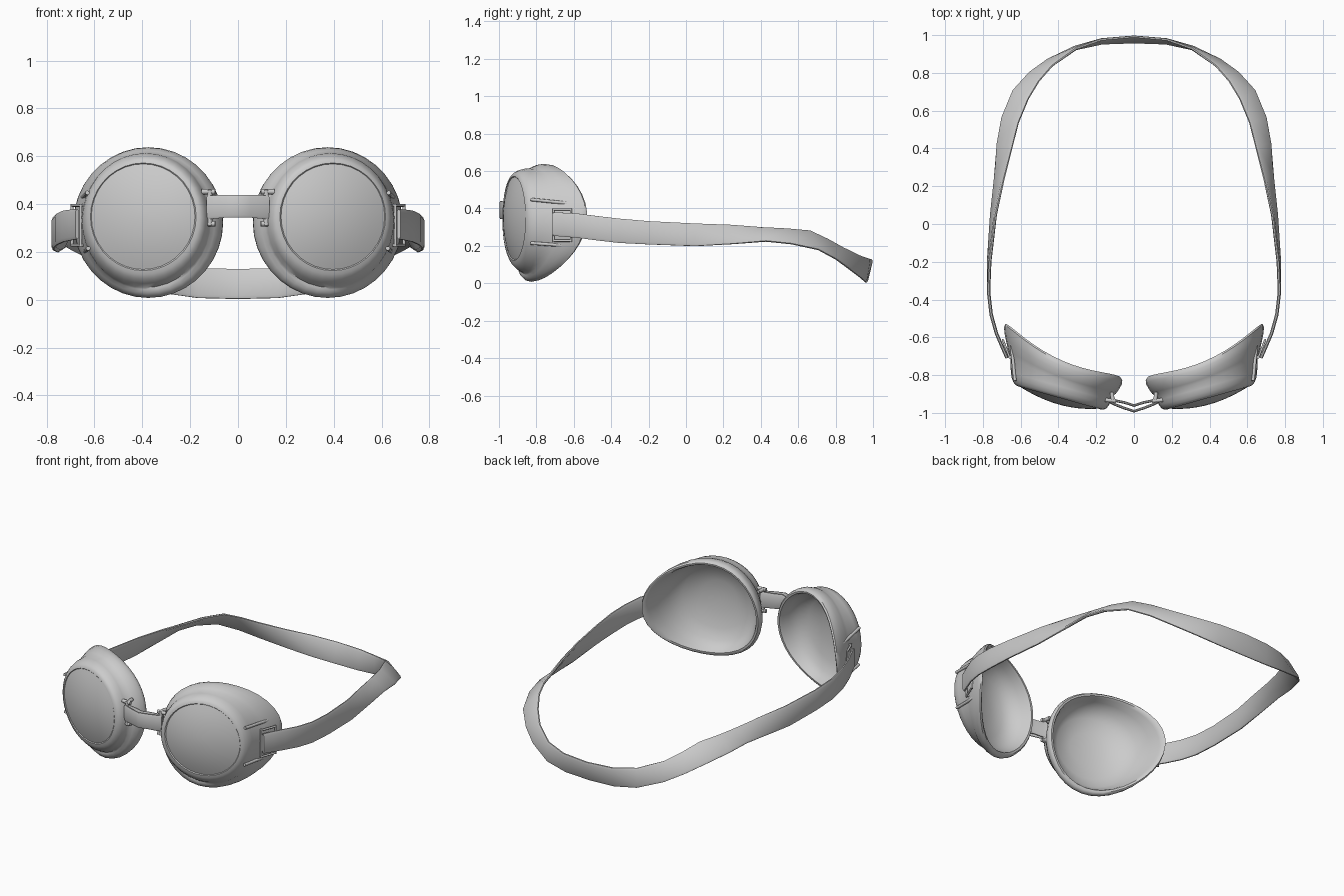
import bpy, bmesh, math
from mathutils import Vector

cube = bpy.data.objects.get("Cube")
if cube:
    bpy.data.objects.remove(cube)

grey = bpy.data.materials.new("plain_grey")
grey.use_nodes = True
grey.diffuse_color = (0.6, 0.6, 0.6, 1)
grey.node_tree.nodes["Principled BSDF"].inputs["Base Color"].default_value = (0.6, 0.6, 0.6, 1)

SEG = 36


def finish(name, bm, angle=40):
    """Turn a half model on +x into a mirrored, shaded object."""
    bmesh.ops.recalc_face_normals(bm, faces=bm.faces)
    mesh = bpy.data.meshes.new(name)
    bm.to_mesh(mesh)
    bm.free()
    mesh.materials.append(grey)
    obj = bpy.data.objects.new(name, mesh)
    bpy.context.collection.objects.link(obj)
    mirror = obj.modifiers.new("mirror", 'MIRROR')
    mirror.merge_threshold = 0.001
    bpy.ops.object.select_all(action='DESELECT')
    bpy.context.view_layer.objects.active = obj
    obj.select_set(True)
    bpy.ops.object.shade_smooth_by_angle(angle=math.radians(angle))
    return obj


def bridge_loops(bm, loops):
    for a, b in zip(loops, loops[1:]):
        n = len(a)
        for i in range(n):
            j = (i + 1) % n
            bm.faces.new((a[i], a[j], b[j], b[i]))


def front_y(x):
    """Slanted plane of the lens."""
    return -0.975 + 0.28 * (x - 0.2)


def back_y(x, z):
    """Curved edge that rests on the face, leaning forward at the cheek."""
    t = min(max((x - 0.1) / 0.58, 0), 1)
    return -0.822 + 0.285 * t ** 2.3 + 0.13 * (z - 0.34)


def ring(bm, cx, cz, rx, rz, mix, off):
    verts = []
    for i in range(SEG):
        a = math.tau * i / SEG
        x, z = cx + rx * math.cos(a), cz + rz * math.sin(a)
        y = front_y(x) * (1 - mix) + back_y(x, z) * mix + off
        verts.append(bm.verts.new((x, y, z)))
    return verts


def loft(name, rings):
    bm = bmesh.new()
    loops = [ring(bm, *r) for r in rings]
    bridge_loops(bm, loops)
    bm.faces.new(loops[-1])
    return finish(name, bm)


# Eye cups: front frame, flared side wall, padded back edge, inner bowl
loft("eye_cup", [
    (.397, .348, .212, .216, 0, .008),
    (.396, .347, .221, .225, 0, .000),
    (.394, .345, .234, .240, 0, .004),
    (.392, .341, .246, .254, 0, .014),
    (.390, .337, .257, .269, 0, .034),
    (.387, .332, .265, .281, 0, .062),
    (.384, .329, .271, .286, .45, .010),
    (.381, .326, .284, .298, .58, 0),
    (.377, .324, .300, .312, .74, 0),
    (.375, .323, .311, .315, .88, 0),
    (.375, .323, .313, .312, .97, .003),
    (.375, .323, .306, .303, 1, .008),
    (.376, .324, .294, .292, 1, .008),
    (.378, .325, .285, .284, .96, 0),
    (.382, .328, .270, .275, .76, 0),
    (.388, .334, .242, .250, .50, 0),
    (.395, .345, .190, .195, .27, 0),
    (.397, .348, .100, .100, .14, 0),
    (.397, .348, .030, .030, .10, 0),
])

# Lenses: shallow spherical caps
loft("lens", [(.397, .348, .217 * r, .221 * r, 0, .004 - .040 * (1 - r * r))
              for r in (1, .9, .75, .6, .45, .3, .15, .04)])


def band(name, sections, thick):
    """Soft-edged ribbon through (x, y, z, outward lean, half height)."""
    bm = bmesh.new()
    loops = []
    for i, (x, y, z, lean, half) in enumerate(sections):
        p, q = sections[max(i - 1, 0)], sections[min(i + 1, len(sections) - 1)]
        tangent = Vector((q[0] - p[0], q[1] - p[1], 0))
        if x == 0:
            tangent = Vector((-1, 0, 0))
        out = Vector((tangent.y, -tangent.x, 0)).normalized()
        axis = out * lean + Vector((0, 0, half))
        side = (out * half - Vector((0, 0, lean))).normalized() * thick / 2
        c = Vector((x, y, z))
        loops.append([bm.verts.new(c + axis * u + side * v) for u, v in
                      ((1, .4), (1, -.4), (.8, -1), (-.8, -1),
                       (-1, -.4), (-1, .4), (-.8, 1), (.8, 1))])
    bridge_loops(bm, loops)
    bm.faces.new(loops[0])
    return finish(name, bm, 50)


# Head strap: twists along the sides and drops at the back
band("head_strap", [
    (.672, -.710, .316, 0, .062),
    (.698, -.650, .313, 0, .064),
    (.728, -.58, .308, 0, .065),
    (.756, -.48, .295, 0, .065),
    (.770, -.36, .281, 0, .065),
    (.767, -.20, .270, -.004, .062),
    (.744, .05, .259, -.012, .060),
    (.712, .25, .261, -.026, .050),
    (.684, .42, .261, -.041, .036),
    (.656, .55, .251, -.046, .040),
    (.600, .685, .230, -.046, .050),
    (.528, .780, .182, -.034, .054),
    (.444, .855, .134, -.020, .057),
    (.310, .932, .088, -.004, .060),
    (.170, .967, .070, .010, .062),
    (0, .977, .066, .015, .062),
], .018)

# Nose bridge: doubled ribbon
for name, shift in (("bridge_front_band", 0), ("bridge_back_band", .030)):
    band(name, [
        (.128, -.942 + shift * .6, .387, 0, .050),
        (.100, -.956 + shift * .7, .388, 0, .049),
        (.050, -.975 + shift, .391, 0, .047),
        (0, -.991 + shift, .392, 0, .047),
    ], .014)


def rods(name, paths, radius):
    """Short round bars between pairs of points."""
    bm = bmesh.new()
    for a, b in paths:
        a, b = Vector(a), Vector(b)
        d = b - a
        made = bmesh.ops.create_cone(bm, cap_ends=True, segments=10, radius1=radius,
                                     radius2=radius, depth=d.length)
        rot = d.to_track_quat('Z', 'Y')
        for v in made["verts"]:
            v.co = rot @ v.co + (a + b) / 2
    return finish(name, bm)


# Bridge clips: upright pin with a cross bar and a hook above and below
clip = [((.118, -.936, .31), (.118, -.936, .46))]
for z in (.318, .452):
    clip.append(((.095, -.936, z), (.152, -.932, z)))
    clip.append(((.112, -.936, z), (.118, -.890, z)))
rods("bridge_clip", clip, .011)

# Side rails lying on the outer walls of the cups
rods("side_rail", [((.630, -.83, .448), (.652, -.605, .425)),
                   ((.626, -.83, .215), (.644, -.625, .200))], .009)

# Strap buckles: rectangular loop with two short arms to the cup
front, back = (.658, -.708), (.694, -.615)
buckle = []
for z in (.228, .395):
    buckle.append(((*front, z), (*back, z)))
    buckle.append(((.635, -.69, z), (*front, z)))
for p in (front, back):
    buckle.append(((*p, .222), (*p, .401)))
rods("strap_buckle", buckle, .006)
